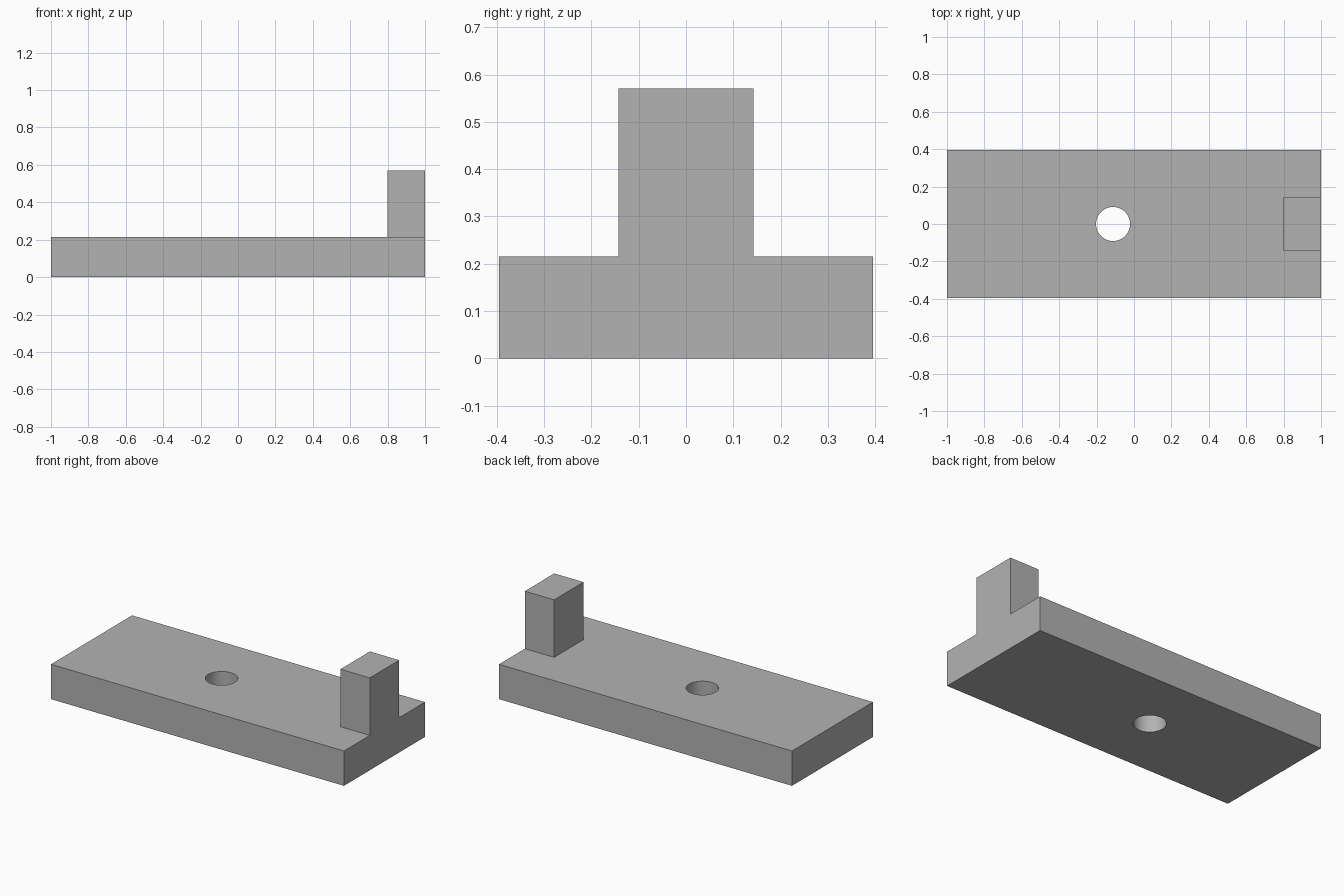
import bpy
import math

default = bpy.data.objects.get("Cube")
if default:
    bpy.data.objects.remove(default, do_unlink=True)

LENGTH, WIDTH, THICK = 2.0, 0.79, 0.215
POST_X, POST_Y, POST_TOP = 0.2, 0.286, 0.57
HOLE_X, HOLE_R = -0.112, 0.091

grey = bpy.data.materials.new("plain grey")
grey.use_nodes = True
colour = (0.45, 0.45, 0.45, 1)
grey.diffuse_color = colour
grey.node_tree.nodes["Principled BSDF"].inputs["Base Color"].default_value = colour


def block(name, size, centre):
    bpy.ops.mesh.primitive_cube_add(size=1, location=centre)
    ob = bpy.context.object
    ob.name = name
    ob.scale = size
    bpy.ops.object.transform_apply(location=False, rotation=False, scale=True)
    ob.data.materials.append(grey)
    return ob


# Base plate and the post standing flush with its left end
plate = block("base_plate", (LENGTH, WIDTH, THICK), (0, 0, THICK / 2))
block("end_post", (POST_X, POST_Y, POST_TOP - THICK),
      (LENGTH / 2 - POST_X / 2, 0, (POST_TOP + THICK) / 2))

# Round hole straight through the plate
bpy.ops.mesh.primitive_cylinder_add(vertices=64, radius=HOLE_R, depth=THICK * 2,
                                    location=(HOLE_X, 0, THICK / 2))
cutter = bpy.context.object
cutter.name = "hole_cutter"
cutter.hide_render = True
cutter.data.materials.append(grey)

bpy.ops.object.select_all(action="DESELECT")
plate.select_set(True)
bpy.context.view_layer.objects.active = plate
hole = plate.modifiers.new("hole", "BOOLEAN")
hole.operation = "DIFFERENCE"
hole.solver = "EXACT"
hole.object = cutter
bpy.ops.object.modifier_apply(modifier=hole.name)
bpy.data.objects.remove(cutter, do_unlink=True)
bpy.ops.object.shade_smooth_by_angle(angle=math.radians(30))
